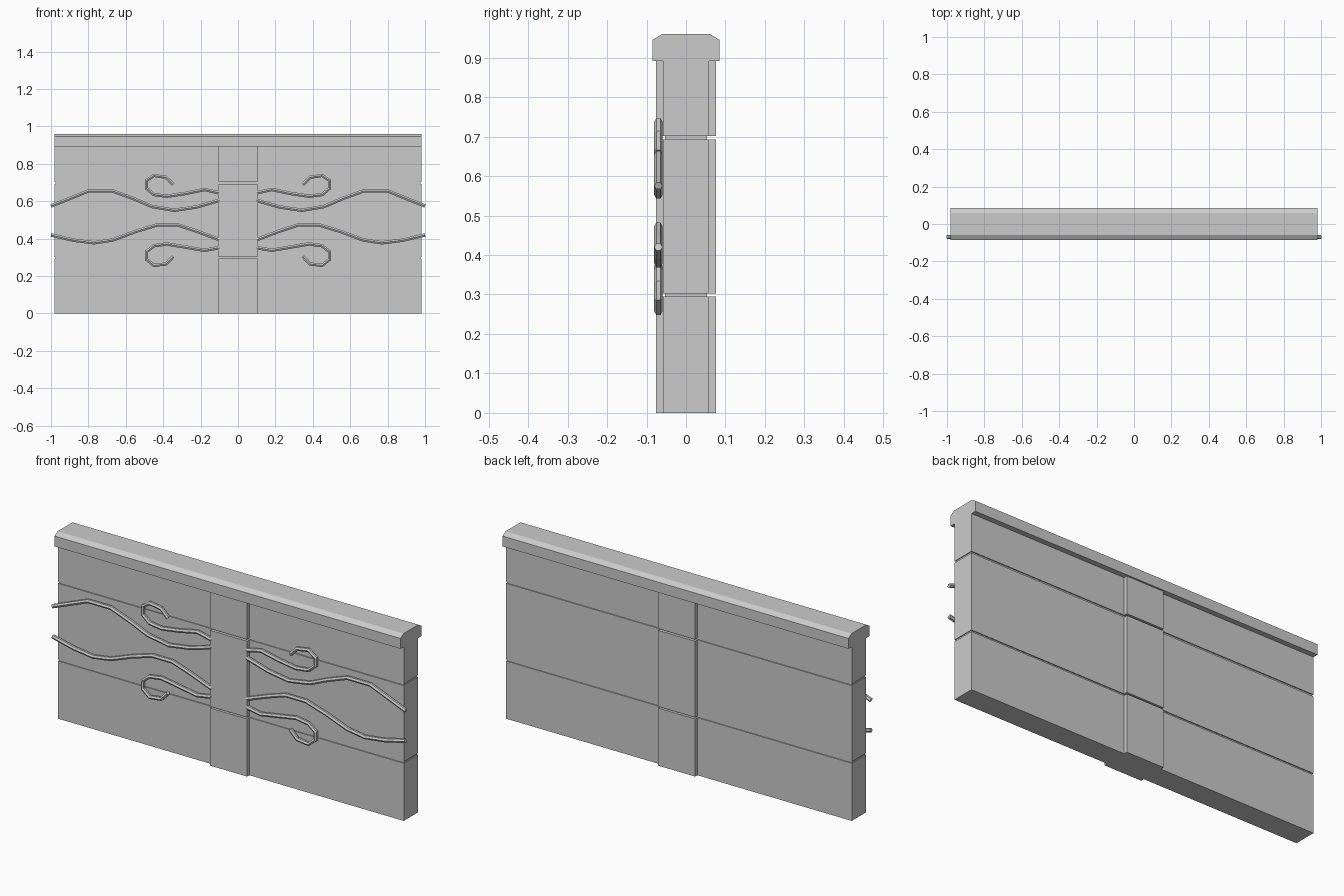
import bpy, bmesh

if "Cube" in bpy.data.objects:
    bpy.data.objects.remove(bpy.data.objects["Cube"])

HALF, PIL = 0.98, 0.105      # half length of wall, half width of central pillar


def box(name, x0, x1, y, z0, z1):
    """Box symmetric in y, between the given x and z limits."""
    return prism(name, [(-y, z0), (y, z0), (y, z1), (-y, z1)], x0, x1)


def prism(name, profile, x0, x1):
    """Extrude a closed (y, z) profile along x."""
    bm = bmesh.new()
    face = bm.faces.new([bm.verts.new((x0, y, z)) for y, z in profile])
    ext = bmesh.ops.extrude_face_region(bm, geom=[face])
    moved = [v for v in ext["geom"] if isinstance(v, bmesh.types.BMVert)]
    bmesh.ops.translate(bm, verts=moved, vec=(x1 - x0, 0, 0))
    bmesh.ops.recalc_face_normals(bm, faces=bm.faces)
    me = bpy.data.meshes.new(name)
    bm.to_mesh(me)
    bm.free()
    ob = bpy.data.objects.new(name, me)
    bpy.context.collection.objects.link(ob)
    return ob


def vine(name, pts, side):
    """Low-poly tube following (x, z) points on the front face."""
    cu = bpy.data.curves.new(name, 'CURVE')
    cu.dimensions = '3D'
    cu.bevel_depth = 0.0105
    cu.bevel_resolution = 1
    cu.use_fill_caps = True
    sp = cu.splines.new('POLY')
    sp.points.add(len(pts) - 1)
    for p, (x, z) in zip(sp.points, pts):
        p.co = (x * side, -0.07, z, 1)
    ob = bpy.data.objects.new(name, cu)
    bpy.context.collection.objects.link(ob)
    bpy.ops.object.select_all(action='DESELECT')
    ob.select_set(True)
    bpy.context.view_layer.objects.active = ob
    bpy.ops.object.convert(target='MESH')
    for poly in bpy.context.object.data.polygons:
        poly.use_smooth = False


# Recessed core showing at the bottom of the horizontal grooves
box("groove_core", -HALF + 0.004, HALF - 0.004, 0.053, 0.01, 0.89)

# Three courses of wall slabs with the thicker central pillar
bands = [(0, 0.295), (0.303, 0.693), (0.702, 0.895)]
for i, (z0, z1) in enumerate(bands):
    for side, label in ((-1, "left"), (1, "right")):
        a, b = sorted((side * PIL, side * HALF))
        box(f"wall_slab_{label}_{i}", a, b, 0.058, z0, z1)
    box(f"pillar_block_{i}", -PIL, PIL, 0.076, z0, z1)

# Chamfered coping along the top
cap = [(-0.085, 0.892), (0.085, 0.892), (0.085, 0.945),
       (0.06, 0.96), (-0.06, 0.96), (-0.085, 0.945)]
for name, a, b in (("coping_left", -HALF, -PIL), ("coping_centre", -PIL, PIL),
                   ("coping_right", PIL, HALF)):
    prism(name, cap, a, b)

# Ornamental vines, mirrored either side of the pillar
vines = {
    "upper_vine": [(.10, .605), (.22, .57), (.34, .552), (.46, .572), (.56, .615),
                   (.67, .655), (.80, .655), (.90, .615), (1.0, .575)],
    "lower_vine": [(.10, .395), (.22, .44), (.32, .473), (.435, .473), (.55, .438),
                   (.67, .393), (.77, .378), (.88, .392), (1.0, .42)],
    "upper_curl": [(.10, .645), (.18, .663), (.28, .642), (.38, .627), (.45, .636),
                   (.49, .67), (.49, .71), (.45, .738), (.385, .728), (.347, .69)],
    "lower_curl": [(.10, .352), (.18, .338), (.28, .355), (.38, .372), (.45, .362),
                   (.49, .33), (.49, .29), (.45, .257), (.385, .265), (.347, .305)],
}
for name, pts in vines.items():
    for side, label in ((-1, "left"), (1, "right")):
        vine(f"{name}_{label}", pts, side)
